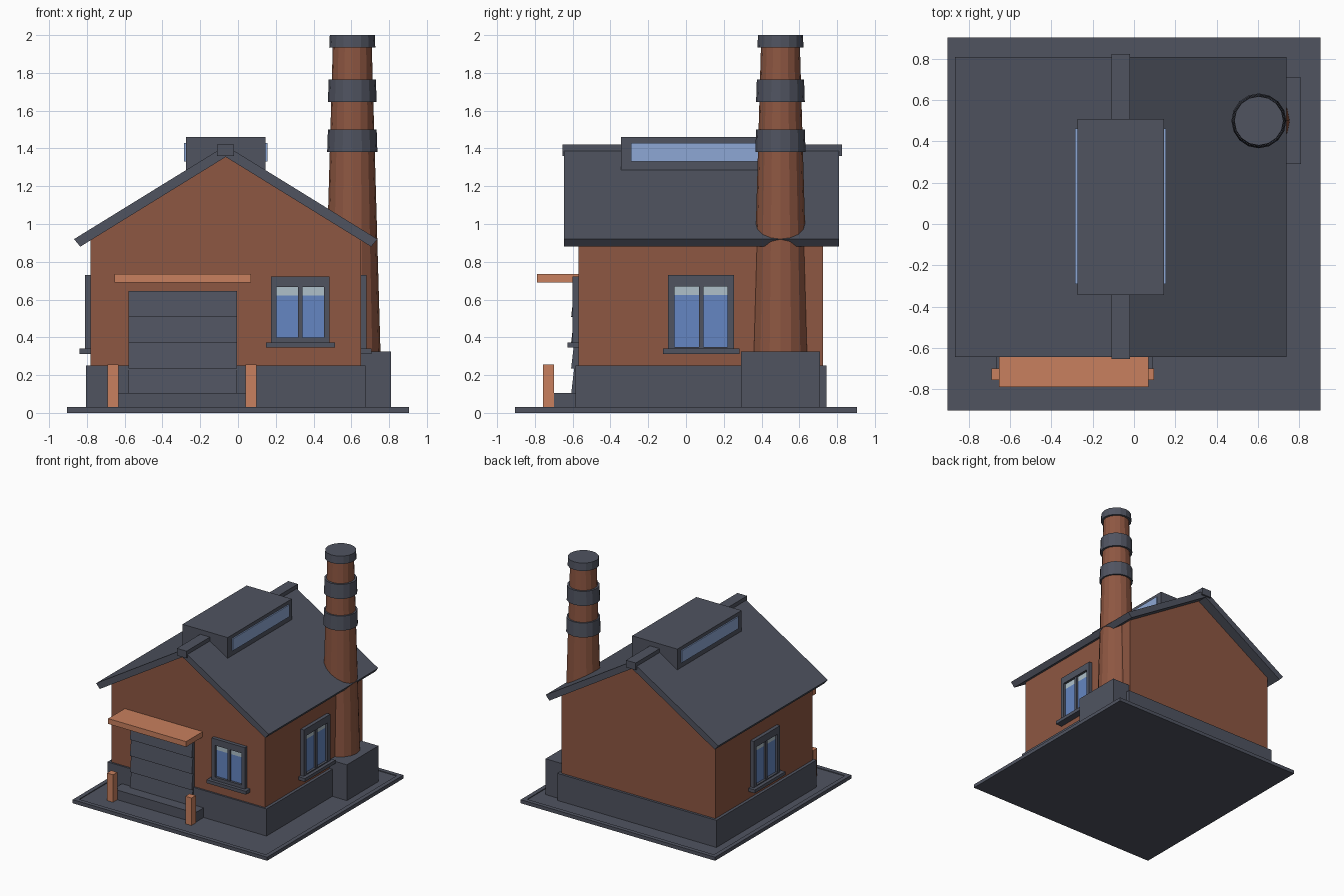
import bpy, bmesh
from math import radians
from mathutils import Matrix, Vector

cube = bpy.data.objects.get("Cube")
if cube:
    bpy.data.objects.remove(cube, do_unlink=True)


def material(name, rgb):
    m = bpy.data.materials.new(name)
    m.use_nodes = True
    colour = (*rgb, 1)
    m.diffuse_color = colour
    m.node_tree.nodes["Principled BSDF"].inputs["Base Color"].default_value = colour
    return m


SLATE = material("slate grey", (0.08, 0.088, 0.118))
BRICK = material("red brick", (0.27, 0.095, 0.054))
ORANGE = material("light orange", (0.58, 0.215, 0.112))
GLASS = material("blue glass", (0.13, 0.24, 0.54))
SKY_GLASS = material("pale blue glass", (0.27, 0.39, 0.66))
SHADE = material("pale window band", (0.43, 0.53, 0.59))


def finish(name, bm, mat, matrix=Matrix()):
    bmesh.ops.recalc_face_normals(bm, faces=bm.faces)
    mesh = bpy.data.meshes.new(name)
    bm.to_mesh(mesh)
    bm.free()
    mesh.materials.append(mat)
    obj = bpy.data.objects.new(name, mesh)
    obj.matrix_world = matrix
    bpy.context.collection.objects.link(obj)
    return obj


def box(name, x, y, z, mat, matrix=Matrix()):
    """Box from (min, max) ranges on each axis."""
    bm = bmesh.new()
    bmesh.ops.create_cube(bm, size=1)
    for v in bm.verts:
        v.co = Vector([(a + b) / 2 + c * (b - a) for c, (a, b) in zip(v.co, (x, y, z))])
    return finish(name, bm, mat, matrix)


def extrude(name, points, axis, start, end, mat):
    """Extrude a closed profile along x (points are y, z) or y (points are x, z)."""
    bm = bmesh.new()
    place = (lambda p: (start, *p)) if axis == "x" else (lambda p: (p[0], start, p[1]))
    face = bm.faces.new([bm.verts.new(place(p)) for p in points])
    new = bmesh.ops.extrude_face_region(bm, geom=[face])["geom"]
    step = Vector((end - start, 0, 0) if axis == "x" else (0, end - start, 0))
    bmesh.ops.translate(bm, vec=step, verts=[g for g in new if isinstance(g, bmesh.types.BMVert)])
    return finish(name, bm, mat)


def cone(name, z0, z1, r0, r1, mat, x=0.605, y=0.5):
    bm = bmesh.new()
    bmesh.ops.create_cone(bm, cap_ends=True, segments=16, radius1=r0, radius2=r1, depth=z1 - z0)
    return finish(name, bm, mat, Matrix.Translation((x, y, (z0 + z1) / 2)))


# Ground slab with a shallow sunken panel
bm = bmesh.new()
bmesh.ops.create_cube(bm, size=1)
for v in bm.verts:
    v.co = (v.co.x * 1.81, v.co.y * 1.81, (v.co.z + 0.5) * 0.03)
top = [f for f in bm.faces if f.normal.z > 0.5]
bmesh.ops.inset_region(bm, faces=top, thickness=0.05)
bmesh.ops.inset_region(bm, faces=top, thickness=0.001, depth=-0.006)
finish("ground_slab", bm, SLATE)

# House body
box("plinth", (-0.805, 0.675), (-0.585, 0.745), (0.02, 0.252), SLATE)
RIDGE = -0.065
extrude("walls", [(-0.78, 0.1), (0.65, 0.1), (0.65, 0.925), (RIDGE, 1.365), (-0.78, 0.925)],
        "y", -0.57, 0.725, BRICK)

# Roof
extrude("roof", [(-0.868, 0.92), (RIDGE, 1.415), (0.738, 0.92),
                 (0.705, 0.88), (RIDGE, 1.355), (-0.835, 0.88)], "y", -0.645, 0.81, SLATE)
box("ridge_cap", (-0.11, -0.02), (-0.655, 0.825), (1.36, 1.42), SLATE)
box("roof_lantern", (-0.275, 0.145), (-0.345, 0.508), (1.25, 1.46), SLATE)
for side, x in (("left", 0.145), ("right", -0.285)):
    box("lantern_glass_" + side, (x, x + 0.01), (-0.29, 0.462), (1.33, 1.43), SKY_GLASS)

# Chimney
box("chimney_base", (0.55, 0.81), (0.29, 0.71), (0.02, 0.325), SLATE)
cone("chimney_shaft", 0.3, 1.95, 0.15, 0.103, BRICK)
cone("chimney_lower_band", 1.38, 1.5, 0.133, 0.129, SLATE)
cone("chimney_upper_band", 1.645, 1.765, 0.129, 0.125, SLATE)
cone("chimney_cap", 1.935, 2.0, 0.122, 0.119, SLATE)

# Roller door with overlapping slats
slats, z0, z1 = 4, 0.1, 0.645
pitch = (z1 - z0) / slats
profile = [(-0.56, z1), (-0.56, z0)]
for i in range(slats):
    profile += [(-0.608, z0 + i * pitch), (-0.592, z0 + (i + 1) * pitch)]
extrude("roller_door", profile, "x", -0.58, -0.005, SLATE)

# Entrance
box("door_step", (-0.67, 0.09), (-0.7, -0.57), (0.02, 0.105), SLATE)
box("awning", (-0.655, 0.07), (-0.79, -0.56), (0.69, 0.735), ORANGE)
for side, x in (("left", 0.04), ("right", -0.69)):
    box("bollard_" + side, (x, x + 0.057), (-0.757, -0.7), (0.02, 0.255), ORANGE)


def window(name, origin, turn, half, bottom, top, bar, head, foot):
    """Framed two-pane window, outward along local -y."""
    m = Matrix.Translation(origin) @ Matrix.Rotation(radians(turn), 4, "Z")
    depth = (-0.03, 0.01)
    for side, s in (("left", 1), ("right", -1)):
        edge = sorted((s * half, s * (half - bar)))
        box(name + "_jamb_" + side, edge, depth, (bottom, top), SLATE, m)
    inner = (-half + bar, half - bar)
    box(name + "_head", inner, depth, (top - head, top), SLATE, m)
    box(name + "_foot", inner, depth, (bottom, bottom + foot), SLATE, m)
    box(name + "_mullion", (-0.012, 0.012), (-0.024, 0.01), (bottom + foot, top - head), SLATE, m)
    split = top - head - 0.045
    box(name + "_pane", inner, (-0.01, 0.005), (bottom + foot, split), GLASS, m)
    box(name + "_band", inner, (-0.01, 0.005), (split, top - head), SHADE, m)
    box(name + "_sill", (-half - 0.028, half + 0.028), (-0.058, 0.01),
        (bottom - 0.028, bottom), SLATE, m)


# Windows on the front and both sides
window("front_window", (0.33, -0.57, 0), 0, 0.155, 0.373, 0.722, 0.03, 0.055, 0.027)
for side, x, turn in (("left", 0.65, 90), ("right", -0.78, -90)):
    window(side + "_window", (x, 0.08, 0), turn, 0.175, 0.34, 0.73, 0.034, 0.06, 0.008)
